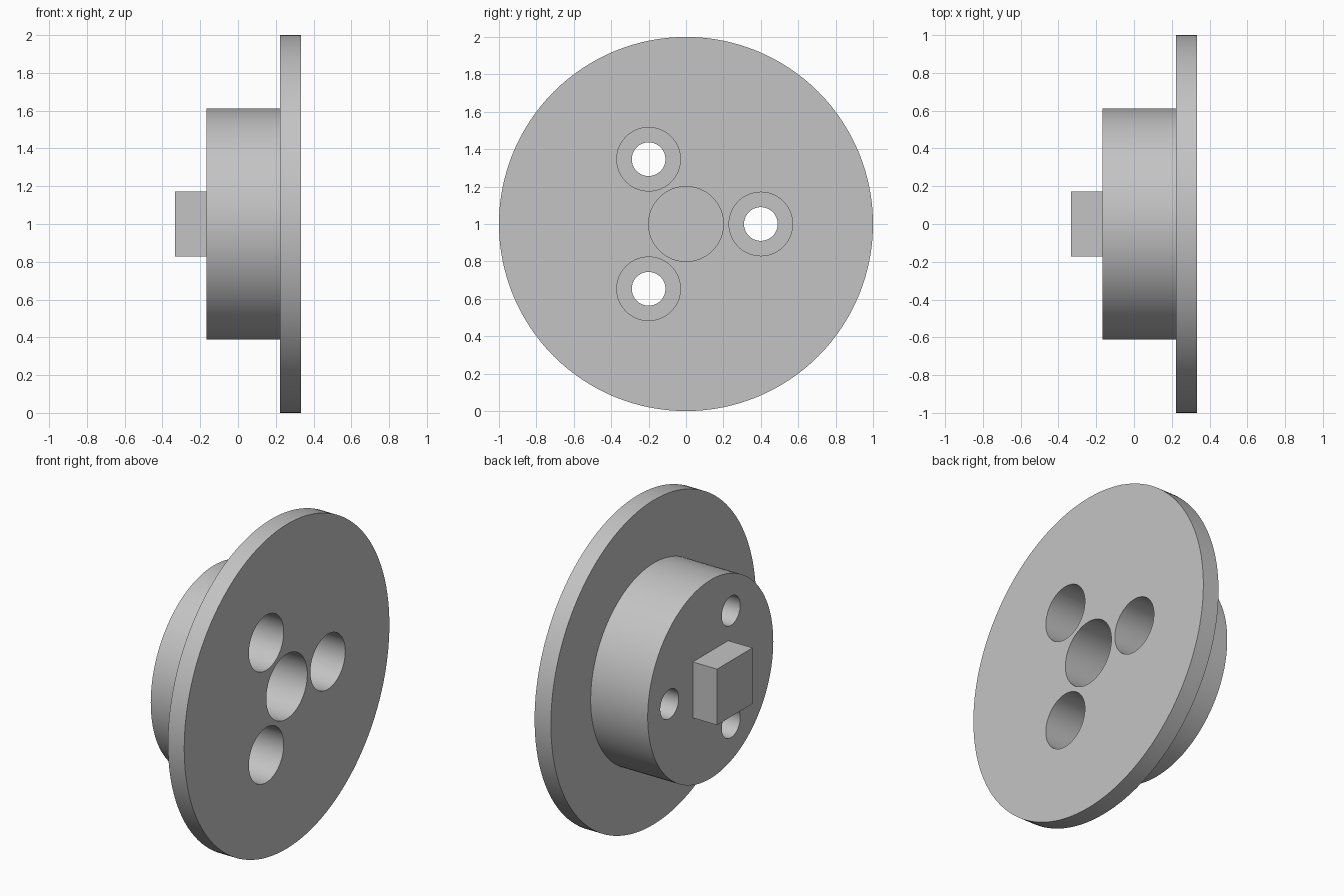
import bpy, bmesh
from math import cos, sin, tau, radians
from mathutils import Matrix, Vector

if "Cube" in bpy.data.objects:
    bpy.data.objects.remove(bpy.data.objects["Cube"])

grey = bpy.data.materials.new("light grey")
grey.use_nodes = True
colour = (0.55, 0.55, 0.55, 1)
grey.diffuse_color = colour
grey.node_tree.nodes["Principled BSDF"].inputs["Base Color"].default_value = colour

CENTRE_Z = 1.0
FACE, STEP, HUB_END, TENON_END = 0.333, 0.222, -0.167, -0.333
POCKET_FLOOR = 0.0


def make_object(name, bm):
    bmesh.ops.recalc_face_normals(bm, faces=bm.faces)
    mesh = bpy.data.meshes.new(name)
    bm.to_mesh(mesh)
    bm.free()
    mesh.materials.append(grey)
    obj = bpy.data.objects.new(name, mesh)
    bpy.context.collection.objects.link(obj)
    return obj


def lathe(name, profile, y=0, z=CENTRE_Z, segments=128):
    """Revolve (x, radius) points around an axis parallel to x, with flat end caps."""
    bm = bmesh.new()
    rings = []
    for x, r in profile:
        rings.append([bm.verts.new((x, y + r * cos(tau * i / segments),
                                    z + r * sin(tau * i / segments)))
                      for i in range(segments)])
    for a, b in zip(rings, rings[1:]):
        for i in range(segments):
            j = (i + 1) % segments
            bm.faces.new((a[i], a[j], b[j], b[i]))
    bm.faces.new(rings[0])
    bm.faces.new(rings[-1])
    return make_object(name, bm)


# Flange and hub, with the blind centre bore open on the flange face
body = lathe("flanged_hub", [(HUB_END, 0.612), (STEP, 0.612), (STEP, 1.0),
                             (FACE, 1.0), (FACE, 0.2), (POCKET_FLOOR, 0.2)])

# Three counterbored bolt holes, cut right through
for k in range(3):
    angle = tau * k / 3
    cutter = lathe("bolt_hole_cutter",
                   [(HUB_END - 0.1, 0.09), (POCKET_FLOOR, 0.09),
                    (POCKET_FLOOR, 0.17), (FACE + 0.1, 0.17)],
                   0.4 * cos(angle), CENTRE_Z + 0.4 * sin(angle), 64)
    cutter.hide_render = True
    cut = body.modifiers.new("bolt_hole", "BOOLEAN")
    cut.operation = "DIFFERENCE"
    cut.solver = "EXACT"
    cut.object = cutter
    bpy.context.view_layer.objects.active = body
    bpy.ops.object.modifier_apply(modifier=cut.name)
    bpy.data.objects.remove(cutter)

body.data.shade_smooth()
body.data.set_sharp_from_angle(angle=radians(30))

# Square drive tenon on the end of the hub, sunk slightly into it
root = HUB_END + 0.02
bm = bmesh.new()
bmesh.ops.create_cube(bm, size=1, matrix=Matrix.Translation(
    ((TENON_END + root) / 2, 0, CENTRE_Z)) @ Matrix.Diagonal(
    Vector((root - TENON_END, 0.345, 0.345, 1))))
make_object("square_tenon", bm)
